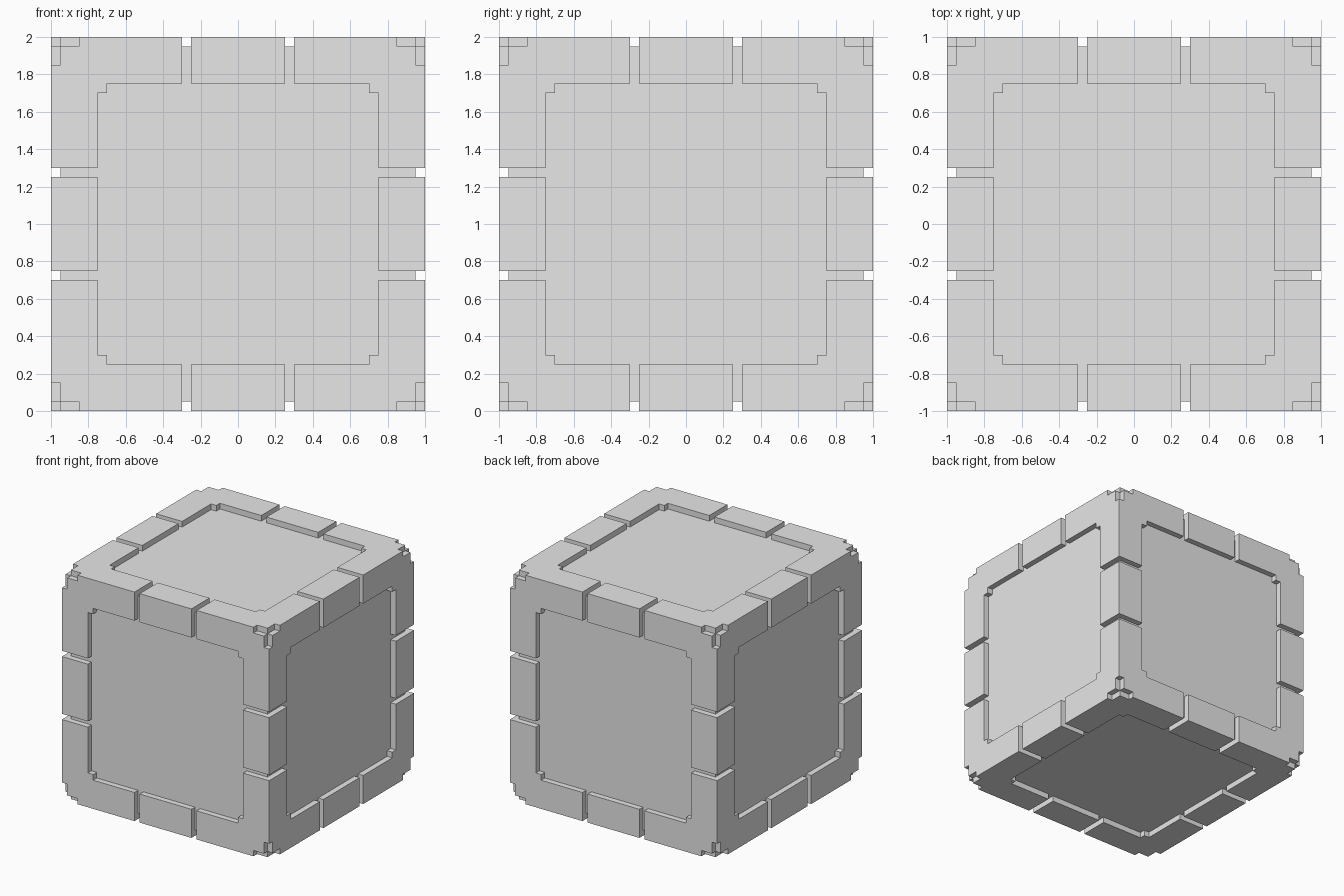
import bpy
import bmesh
from itertools import product
from mathutils import Vector

if "Cube" in bpy.data.objects:
    bpy.data.objects.remove(bpy.data.objects["Cube"])

OUTER, CORE = 1.0, 0.95          # half sizes of the frame and the inner box
CENTRE = Vector((0, 0, 1))

grey = bpy.data.materials.new("light_grey")
grey.use_nodes = True
grey.diffuse_color = (0.8, 0.8, 0.8, 1)
grey.node_tree.nodes["Principled BSDF"].inputs["Base Color"].default_value = (0.8, 0.8, 0.8, 1)


def box(name, low, high):
    """Box between two opposite corners, measured from the crate centre."""
    low, high = Vector(low), Vector(high)
    bm = bmesh.new()
    bmesh.ops.create_cube(bm, size=1)
    for v in bm.verts:
        v.co = Vector(a * b for a, b in zip(v.co, high - low)) + (low + high) / 2
    mesh = bpy.data.meshes.new(name)
    bm.to_mesh(mesh)
    bm.free()
    obj = bpy.data.objects.new(name, mesh)
    bpy.context.collection.objects.link(obj)
    obj.location = CENTRE
    mesh.materials.append(grey)
    return obj


def cut(target, cutter):
    mod = target.modifiers.new(cutter.name, 'BOOLEAN')
    mod.operation = 'DIFFERENCE'
    mod.solver = 'EXACT'
    mod.object = cutter
    cutter.hide_render = True
    cutter.hide_viewport = True


def signed_box(name, signs, near, far):
    """Box given in the positive octant, mirrored to the octant of signs."""
    a = [s * n for s, n in zip(signs, near)]
    b = [s * f for s, f in zip(signs, far)]
    return box(name, map(min, a, b), map(max, a, b))


# Solid crate, with every recess carved out of it
crate = box("crate", [-OUTER] * 3, [OUTER] * 3)

PAST = 1.1                       # cutters reach past the surface
for axis, side in product(range(3), (-1, 1)):
    u, v = (axis + 1) % 3, (axis + 2) % 3

    def face_cut(name, half_u, half_v, mid_u=0):
        low, high = [0] * 3, [0] * 3
        low[axis], high[axis] = sorted((side * CORE, side * PAST))
        low[u], high[u] = mid_u - half_u, mid_u + half_u
        low[v], high[v] = -half_v, half_v
        cut(crate, box(name, low, high))

    # Sunken panel: two overlapping boxes leave small steps in its corners
    face_cut("panel_cutter_wide", 0.75, 0.70)
    face_cut("panel_cutter_tall", 0.70, 0.75)

# Grooves around the frame, next to each middle block
for axis, side in product(range(3), (-1, 1)):
    u, v = (axis + 1) % 3, (axis + 2) % 3
    for su, sv in product((-1, 1), repeat=2):
        signs, near, far = [0] * 3, [0] * 3, [0] * 3
        signs[axis], signs[u], signs[v] = side, su, sv
        for groove_axis, end_axis in ((u, v), (v, u)):
            near[axis], far[axis] = CORE, PAST
            near[groove_axis], far[groove_axis] = 0.25, 0.30
            near[end_axis], far[end_axis] = 0.65, PAST
            cut(crate, signed_box("groove_cutter", signs, near, far))

# Narrow notches running from each corner along its three edges
for signs in product((-1, 1), repeat=3):
    for axis in range(3):
        near = [CORE] * 3
        near[axis] = 0.85
        cut(crate, signed_box("corner_notch_cutter", signs, near, [PAST] * 3))

# Bake the cuts and drop the cutters
bpy.context.view_layer.update()
graph = bpy.context.evaluated_depsgraph_get()
carved = bpy.data.meshes.new_from_object(crate.evaluated_get(graph))
cutters = [m.object for m in crate.modifiers]
crate.modifiers.clear()
crate.data = carved
for c in cutters:
    bpy.data.objects.remove(c)
